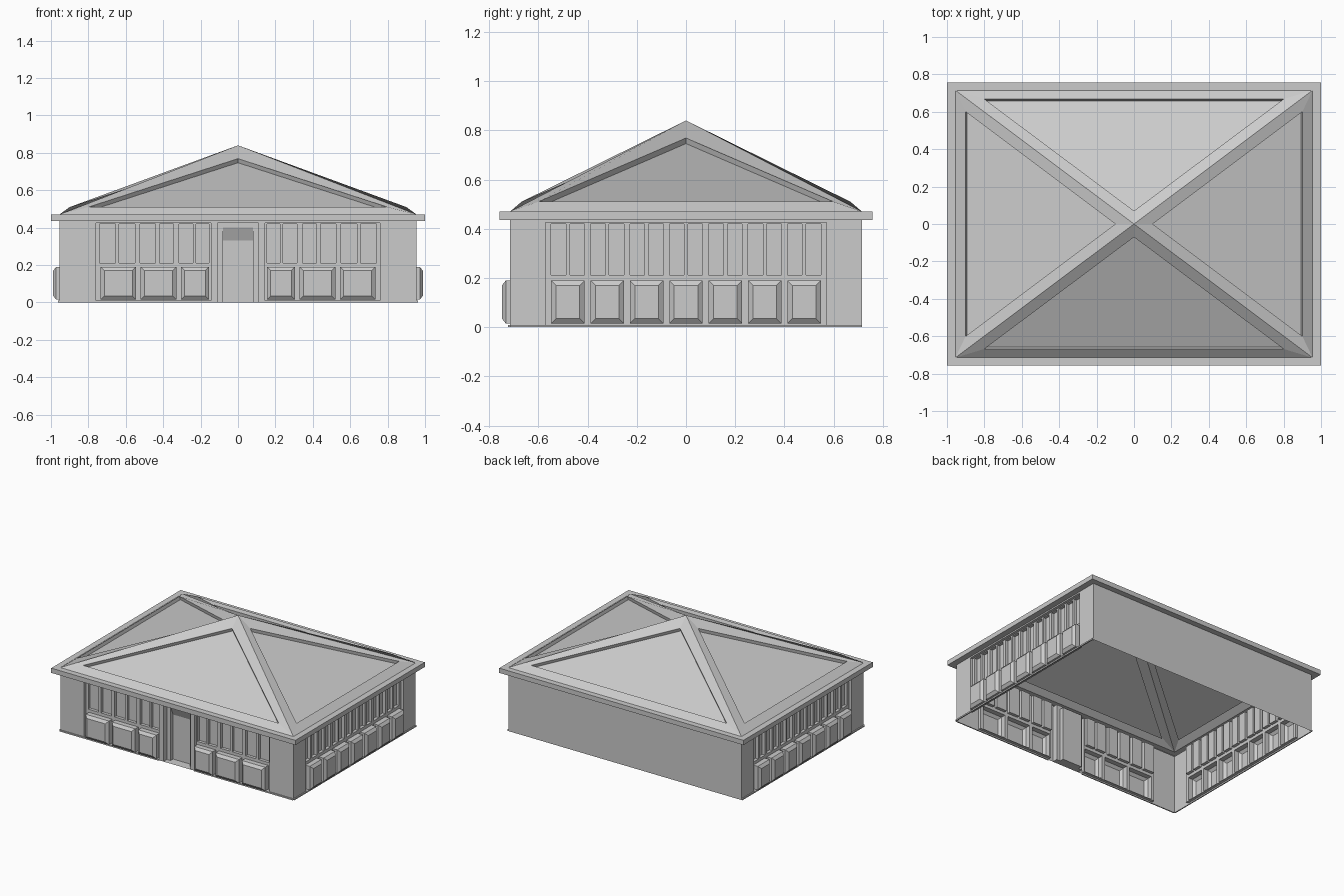
import bpy, bmesh
from math import radians
from mathutils import Matrix, Vector

if "Cube" in bpy.data.objects:
    bpy.data.objects.remove(bpy.data.objects["Cube"])

W, D = 0.955, 0.715          # wall half sizes
EAVE, BASE, APEX = 0.435, 0.47, 0.84


class Side:
    """Collects faces for one side: u = along, v = outward from the wall, z = up."""
    def __init__(self, angle, dist):
        self.bm = bmesh.new()
        self.rot = Matrix.Rotation(radians(angle), 4, 'Z')
        self.dist = dist

    def face(self, pts):
        self.bm.faces.new([self.bm.verts.new(self.rot @ Vector((u, -(self.dist + v), z)))
                           for u, v, z in pts])

    def rect(self, u0, u1, z0, z1, v, i=0):
        return [(u0 + i, v, z0 + i), (u1 - i, v, z0 + i), (u1 - i, v, z1 - i), (u0 + i, v, z1 - i)]

    def ring(self, a, b):
        n = len(a)
        for i in range(n):
            j = (i + 1) % n
            self.face([a[i], a[j], b[j], b[i]])

    def cell(self, u0, u1, z0, z1, v, steps, cap=True):
        """Sunk or raised rectangle following (inset, v) steps."""
        last = self.rect(u0, u1, z0, z1, v)
        for inset, vv in steps:
            nxt = self.rect(u0, u1, z0, z1, vv, inset)
            self.ring(last, nxt)
            last = nxt
        if cap:
            self.face(last)

    def fill(self, lo, hi, zlo, zhi, v, cells):
        """Flat area with cells cut into it; a cell is (u0, u1, z0, z1, steps, cap)."""
        at = lo
        for u0, u1, z0, z1, steps, cap in sorted(cells, key=lambda c: c[0]):
            for a, b, c, d in ((at, u0, zlo, zhi), (u0, u1, zlo, z0), (u0, u1, z1, zhi)):
                if b - a > 1e-5 and d - c > 1e-5:
                    self.face(self.rect(a, b, c, d, v))
            self.cell(u0, u1, z0, z1, v, steps, cap)
            at = u1
        if hi - at > 1e-5:
            self.face(self.rect(at, hi, zlo, zhi, v))

    def finish(self, name):
        bmesh.ops.remove_doubles(self.bm, verts=self.bm.verts, dist=1e-5)
        me = bpy.data.meshes.new(name)
        self.bm.to_mesh(me)
        self.bm.free()
        bpy.context.collection.objects.link(bpy.data.objects.new(name, me))


BAY = -0.02                  # set-back of the window bays
PANEL = [(0, 0.017), (0.02, 0.033)]
WINDOW = [(0, BAY - 0.022)]


def bay(s, u0, u1, panels, windows):
    s.fill(u0, u1, 0.01, 0.2, BAY, [(a, b, 0.015, 0.19, PANEL, True) for a, b in panels])
    s.fill(u0, u1, 0.2, 0.425, BAY, [(a, b, 0.212, 0.42, WINDOW, True) for a, b in windows])


def plinth(s, u0, u1):
    a = s.rect(u0, u1, 0, 0.01, 0)
    b = s.rect(u0, u1, 0, 0.01, 0.008)
    s.ring(a, b)
    s.face(b)


# Front wall: two bays around a recessed doorway
front = Side(0, D)
hole = [(0, BAY)]
front.fill(-W, W, 0, EAVE, 0, [(-0.76, -0.145, 0.01, 0.425, hole, False),
                               (-0.11, 0.11, 0, 0.425, [(0, -0.04)], False),
                               (0.145, 0.76, 0.01, 0.425, hole, False)])
front_panels = [(0.155, 0.305), (0.33, 0.52), (0.545, 0.735)]
front_windows = [(0.155, 0.225), (0.24, 0.315), (0.345, 0.42),
                 (0.44, 0.525), (0.55, 0.635), (0.655, 0.74)]
flip = lambda spans: [(-b, -a) for a, b in spans]
bay(front, 0.145, 0.76, front_panels, front_windows)
bay(front, -0.76, -0.145, flip(front_panels), flip(front_windows))
# Door and its sloping head
front.fill(-0.11, 0.11, 0, 0.425, -0.04, [(-0.08, 0.08, 0, 0.4, [(0, -0.07)], True)])
front.face([(-0.08, -0.07, 0.33), (0.08, -0.07, 0.33), (0.08, -0.04, 0.4), (-0.08, -0.04, 0.4)])
plinth(front, -W, -0.145)
plinth(front, 0.145, W)
front.finish("front_wall")

# Side walls: seven panels under fourteen windows
for name, angle in (("right_wall", 90), ("left_wall", 270)):
    s = Side(angle, W)
    s.fill(-D, D, 0, EAVE, 0, [(-0.57, 0.57, 0.01, 0.425, hole, False)])
    bay(s, -0.57, 0.57,
        [(k * 0.16 - 0.068, k * 0.16 + 0.068) for k in range(-3, 4)],
        [(k * 0.16 + e - 0.03, k * 0.16 + e + 0.03) for k in range(-3, 4) for e in (-0.038, 0.038)])
    plinth(s, -D, D)
    s.finish(name)

# Plain back wall
back = Side(180, D)
back.fill(-D - (W - D), W, 0, EAVE, 0, [])
back.finish("back_wall")

# Eave band: open ring around the roof base
eave = Side(0, 0)
loops = [[(-w, d, z), (w, d, z), (w, -d, z), (-w, -d, z)]
         for w, d, z in ((W, D, EAVE), (1, 0.757, EAVE), (1, 0.757, BASE), (W, D, BASE))]
for a, b in zip(loops, loops[1:]):
    eave.ring(a, b)
eave.finish("eave_band")

# Hip roof: each slope has a raised border and a sunken triangular panel
for name, angle, w, d, pw, pd, top in (("front", 0, W, D, 0.8, 0.668, 0.07),
                                       ("right", 90, D, W, 0.6, 0.9, 0.1),
                                       ("back", 180, W, D, 0.8, 0.668, 0.07),
                                       ("left", 270, D, W, 0.6, 0.9, 0.1)):
    s = Side(angle, 0)
    tri = [(-pw, pd, 0.51), (pw, pd, 0.51), (0, top, 0.769)]
    n = Vector((0, 0.259, pd - top)).normalized() * 0.024
    sunk = [tuple(Vector(p) - n) for p in tri]
    l, r, peak = (-w, d, BASE), (w, d, BASE), (0, 0, APEX)
    s.face([l, r, tri[1], tri[0]])
    s.face([r, peak, tri[2], tri[1]])
    s.face([peak, l, tri[0], tri[2]])
    s.ring(tri, sunk)
    s.face(sunk)
    s.finish(name + "_roof_slope")
